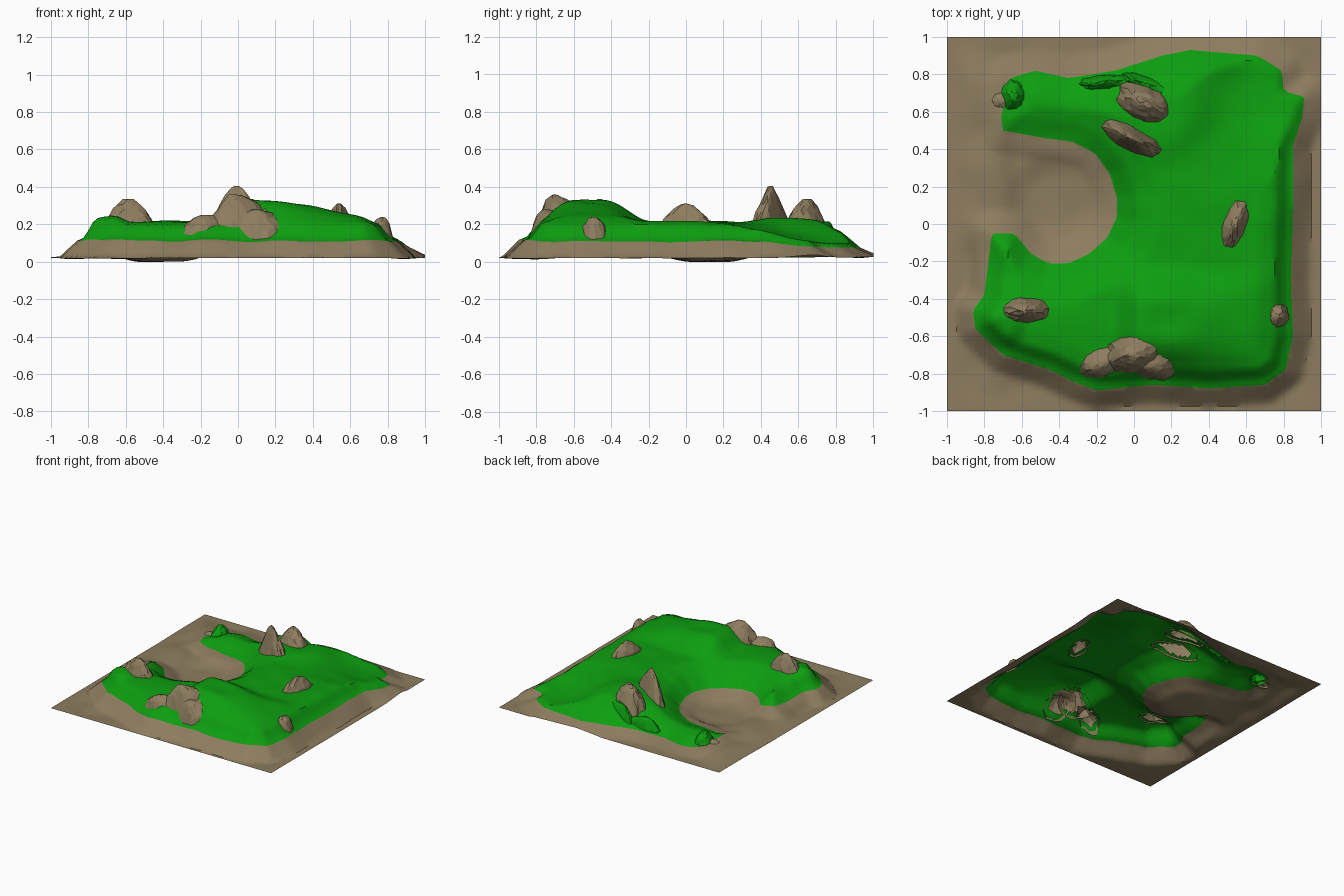
import bpy, bmesh, math, random
from mathutils import Vector, noise

if "Cube" in bpy.data.objects:
    bpy.data.objects.remove(bpy.data.objects["Cube"])

random.seed(5)


def material(name, col):
    m = bpy.data.materials.new(name)
    m.diffuse_color = (*col, 1)
    m.use_nodes = True
    m.node_tree.nodes["Principled BSDF"].inputs["Base Color"].default_value = m.diffuse_color
    return m


EARTH = material("earth", (0.27, 0.205, 0.115))
GRASS = material("grass", (0.004, 0.34, 0.005))

# Outline of the grass seen from above, wrapping round the open basin
OUTLINE = [(-.76, -.05), (-.64, -.05), (-.55, -.16), (-.46, -.21), (-.35, -.21), (-.24, -.16),
           (-.14, -.07), (-.09, .04), (-.09, .14), (-.13, .27), (-.21, .38), (-.33, .44),
           (-.48, .46), (-.7, .5), (-.71, .58), (-.66, .78), (-.53, .82), (-.35, .78),
           (-.1, .82), (.15, .9), (.3, .93), (.66, .9), (.79, .82), (.8, .71), (.91, .68),
           (.9, .57), (.85, .42), (.85, .1), (.84, -.3), (.85, -.6), (.81, -.78), (.7, -.86),
           (.4, -.88), (.1, -.86), (-.2, -.89), (-.33, -.84), (-.45, -.78), (-.7, -.7),
           (-.85, -.56), (-.86, -.46), (-.8, -.38)]

# Rocks: name, x, y, top z, length, width, turn, taper, material
ROCKS = [("front_rock_peak", -.01, -.7, .36, .3, .2, 5, .5, EARTH),
         ("front_rock_left", -.17, -.74, .25, .27, .16, 25, .4, EARTH),
         ("front_rock_right", .1, -.75, .28, .26, .18, -15, .5, EARTH),
         ("left_rock", -.58, -.46, .335, .26, .14, 0, .4, EARTH),
         ("right_rock", .54, .0, .31, .29, .13, 72, .5, EARTH),
         ("corner_rock", .775, -.49, .24, .11, .13, 0, .3, EARTH),
         ("back_spire", -.01, .455, .405, .36, .13, -28, .65, EARTH),
         ("back_boulder", .05, .65, .335, .32, .2, -28, .45, EARTH),
         ("grass_ridge_left", -.16, .76, .17, .28, .08, 5, .4, GRASS),
         ("grass_ridge_right", .06, .75, .215, .28, .08, -22, .4, GRASS),
         ("shrub", -.645, .69, .15, .13, .17, 0, .35, GRASS),
         ("shrub_stone", -.71, .66, .09, .11, .1, 0, .3, EARTH)]


def smooth(a, b, t):
    t = min(1, max(0, (t - a) / (b - a)))
    return t * t * (3 - 2 * t)


def interp(pts, t):
    if t <= pts[0][0]:
        return pts[0][1]
    for (a, u), (b, v) in zip(pts, pts[1:]):
        if t <= b:
            return u + (v - u) * (t - a) / (b - a)
    return pts[-1][1]


def outline_dist(x, y):
    """Signed distance to the outline, positive inside."""
    best, inside = 9, False
    for i, (ax, ay) in enumerate(OUTLINE):
        bx, by = OUTLINE[i - 1]
        dx, dy = bx - ax, by - ay
        t = max(0, min(1, ((x - ax) * dx + (y - ay) * dy) / (dx * dx + dy * dy)))
        best = min(best, math.hypot(x - ax - t * dx, y - ay - t * dy))
        if (ay > y) != (by > y) and x < ax + (y - ay) * dx / dy:
            inside = not inside
    return best if inside else -best


def bump(x, y, cx, cy, r, h):
    return h * (1 - smooth(0.35, 1, math.hypot(x - cx, y - cy) / r))


def height(x, y):
    d = outline_dist(x, y)
    cliff = interp([(-.1, .02), (-.05, .065), (0, .11), (.035, .125), (.09, .195), (.17, .215)], d)
    soft = interp([(-.12, .025), (0, .075), (.1, .16), (.22, .21)], d)
    # gentler ground round the basin and along the back
    k = max(smooth(.35, .75, y), 1 - smooth(.45, .65, math.hypot(x + .38, y - .12)))
    z = cliff + (soft - cliff) * k
    # lower back-left arm and back-right slope
    arm = smooth(.3, .5, y) * (1 - smooth(-.4, 0, x))
    z += (min(z, .03 + .5 * (z - .03)) - z) * arm
    z = min(z, .215 - .12 * smooth(.1, .8, y) * smooth(.2, .65, x))
    # front hill: rounded box, highest on its left
    qx, qy = max(abs(x - .33) - .28, 0), max(abs(y + .52) - .08, 0)
    hill = 1 - smooth(0, .24, math.hypot(qx * 1.35, qy))
    z += hill * (.115 - .09 * smooth(.1, .75, x))
    # knob at the front left, mound at the back, earth on the left
    z += bump(x, y, -.71, -.54, .14, .035)
    z += bump(x, y, .2, .58, .32, .015)
    z += .03 * smooth(-.98, -.85, x) * (1 - smooth(-.75, -.6, x)) * smooth(-.3, 0, y) * (1 - smooth(.75, .95, y))
    # basin floor
    z -= .022 * (1 - smooth(.12, .27, math.hypot(x + .42, y - .13)))
    edge = smooth(0, .12, 1 - max(abs(x), abs(y)))
    return z + edge * .012 * noise.noise((x * 5, y * 5, 3))


def under_rock(x, y):
    for _, cx, cy, _, length, width, turn, _, _ in ROCKS:
        a = math.radians(turn)
        u = (x - cx) * math.cos(a) + (y - cy) * math.sin(a)
        v = (y - cy) * math.cos(a) - (x - cx) * math.sin(a)
        if math.hypot(u / length, v / width) < .33:
            return True
    return False


def terrain():
    bm = bmesh.new()
    bmesh.ops.create_grid(bm, x_segments=80, y_segments=80, size=1)
    # cut the grid along the grass edge so the colours meet cleanly
    dist = {v: outline_dist(v.co.x, v.co.y) for v in bm.verts}
    cuts = []
    for e in list(bm.edges):
        a, b = e.verts
        if dist[a] * dist[b] < 0:
            t = dist[a] / (dist[a] - dist[b])
            cuts.append(bmesh.utils.edge_split(e, a, t)[1])
    bmesh.ops.connect_verts(bm, verts=cuts)
    # open the ground where rocks grow out of it
    bmesh.ops.delete(bm, geom=[f for f in bm.faces if under_rock(*f.calc_center_median().xy)],
                     context='FACES')
    for f in bm.faces:
        f.material_index = int(outline_dist(*f.calc_center_median().xy) > 0)
    for v in bm.verts:
        v.co.z = height(v.co.x, v.co.y)
    me = bpy.data.meshes.new("terrain")
    bm.to_mesh(me)
    ob = bpy.data.objects.new("terrain", me)
    me.materials.append(EARTH)
    me.materials.append(GRASS)
    bpy.context.collection.objects.link(ob)
    bpy.context.view_layer.objects.active = ob
    ob.select_set(True)
    bpy.ops.object.shade_smooth_by_angle(angle=math.radians(35))
    ob.select_set(False)


def rock(name, x, y, top, length, width, turn, taper, mat):
    """Faceted open dome whose rim follows the ground."""
    bm = bmesh.new()
    bmesh.ops.create_icosphere(bm, subdivisions=3, radius=1)
    bmesh.ops.delete(bm, geom=[v for v in bm.verts if v.co.z < -.05], context='VERTS')
    c, q = math.cos(math.radians(turn)), math.sin(math.radians(turn))
    shift = random.uniform(0, 50)
    for v in bm.verts:
        h = max(0, v.co.z)
        s = (1 - taper * h) * (1 + .16 * noise.noise(v.co * 2.2 + Vector((shift, 0, 0))))
        s *= random.uniform(.93, 1.05)
        px, py = v.co.x * s * length / 2, v.co.y * s * width / 2
        wx, wy = x + px * c - py * q, y + px * q + py * c
        g = height(wx, wy) - .012
        v.co = (wx, wy, g + (top - g) * min(1, h * random.uniform(.98, 1.12)))
    bmesh.ops.dissolve_limit(bm, angle_limit=math.radians(9), verts=bm.verts, edges=bm.edges)
    me = bpy.data.meshes.new(name)
    bm.to_mesh(me)
    me.materials.append(mat)
    bpy.context.collection.objects.link(bpy.data.objects.new(name, me))


terrain()
for r in ROCKS:
    rock(*r)
